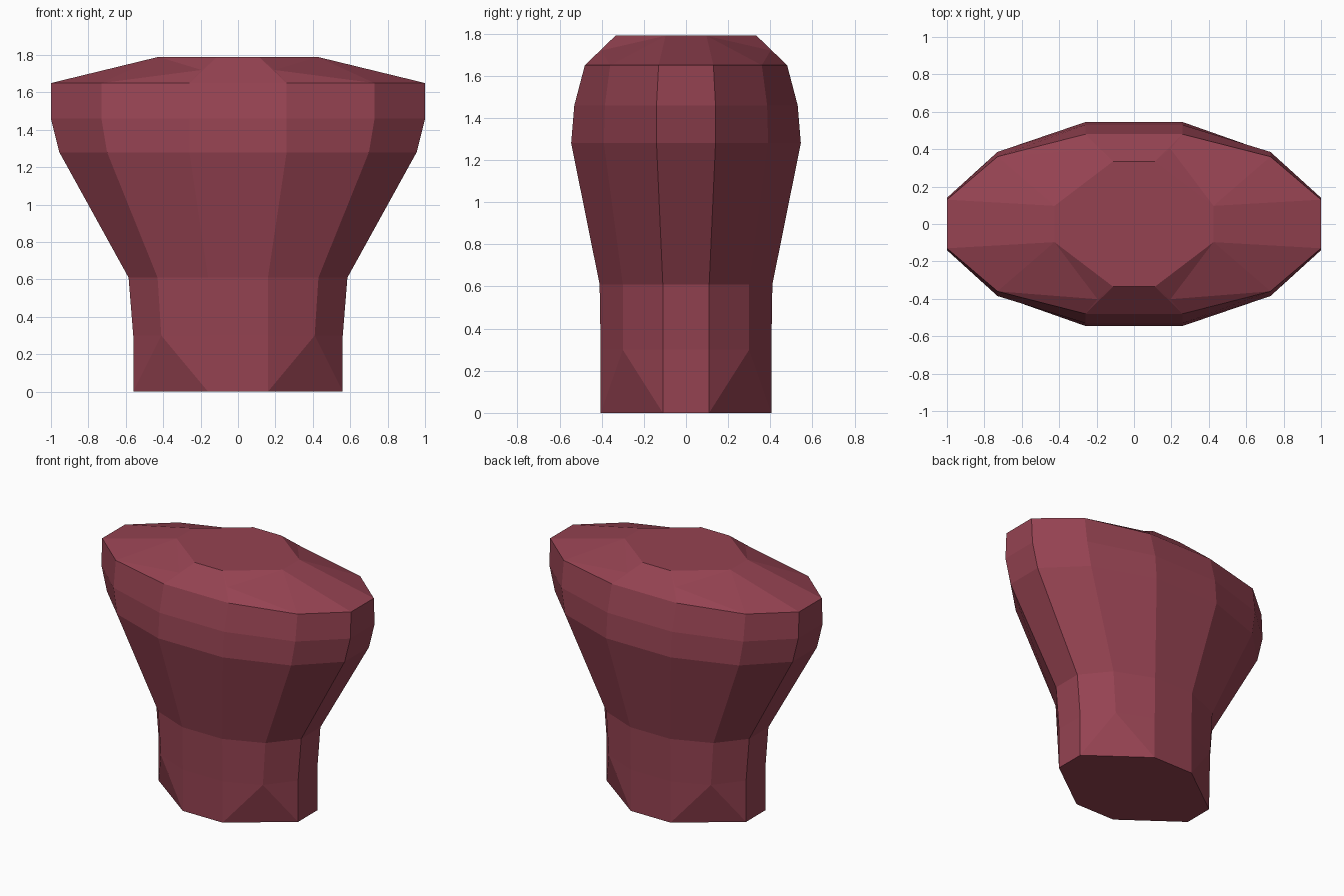
import bpy
import bmesh

if "Cube" in bpy.data.objects:
    bpy.data.objects.remove(bpy.data.objects["Cube"])

mat = bpy.data.materials.new("dark_red")
mat.diffuse_color = (0.30, 0.055, 0.083, 1.0)
mat.use_nodes = True
mat.node_tree.nodes["Principled BSDF"].inputs["Base Color"].default_value = mat.diffuse_color

bm = bmesh.new()


def ring(z, a, b, c):
    """Mirror three quarter points into a closed ring; None skips the diagonal corner."""
    quarter = [a, b, c]
    verts = []
    for sx, sy, order in ((1, 1, 1), (-1, 1, -1), (-1, -1, 1), (1, -1, -1)):
        for p in quarter[::order]:
            verts.append(bm.verts.new((sx * p[0], sy * p[1], p[2] if len(p) > 2 else z)) if p else None)
    return verts


def face(*verts):
    bm.faces.new(verts)


# Lower stem, flared body and rim: twelve-sided sections
sections = [
    ring(0.30, (0.56, 0.11), (0.41, 0.30), (0.16, 0.405)),
    ring(0.61, (0.585, 0.11), (0.43, 0.30), (0.16, 0.41)),
    ring(1.28, (0.955, 0.14), (0.70, 0.39), (0.26, 0.545)),
    ring(1.46, (1.00, 0.14), (0.73, 0.385), (0.26, 0.53)),
    ring(1.65, (1.00, 0.13), (0.73, 0.36), (0.26, 0.48)),
]
for low, high in zip(sections, sections[1:]):
    for i in range(12):
        j = (i + 1) % 12
        face(low[i], low[j], high[j], high[i])

# Eight-sided foot and flat top
foot = ring(0.0, (0.56, 0.11), None, (0.16, 0.405))
top = ring(1.79, (0.425, 0.097), (0.195, 0.402, 1.72), (0.112, 0.335))
face(*[v for v in foot if v])
face(*[v for i, v in enumerate(top) if i % 3 != 1])

first, rim = sections[0], sections[-1]
for q in range(4):
    k = 3 * q
    i, b, j = k, k + 1, k + 2
    n = (k + 3) % 12
    # straight sides between the quarters
    face(foot[j], foot[n], first[n], first[j])
    face(rim[j], rim[n], top[n], top[j])
    # clipped foot corners
    face(foot[i], foot[j], first[b])
    face(foot[i], first[b], first[i])
    face(foot[j], first[j], first[b])
    # sloping shoulder facets
    s, e = (i, j) if q % 2 == 0 else (j, i)
    face(rim[s], rim[b], top[s])
    face(top[s], rim[b], top[b])
    face(top[b], rim[b], rim[e])
    face(top[s], top[b], top[e])
    face(top[b], rim[e], top[e])

# Weld slivers left by collinear shoulder edges
bmesh.ops.remove_doubles(bm, verts=bm.verts, dist=0.0005)
bmesh.ops.recalc_face_normals(bm, faces=bm.faces)

mesh = bpy.data.meshes.new("flared_stump")
bm.to_mesh(mesh)
bm.free()
mesh.materials.append(mat)
body = bpy.data.objects.new("flared_stump", mesh)
bpy.context.collection.objects.link(body)
